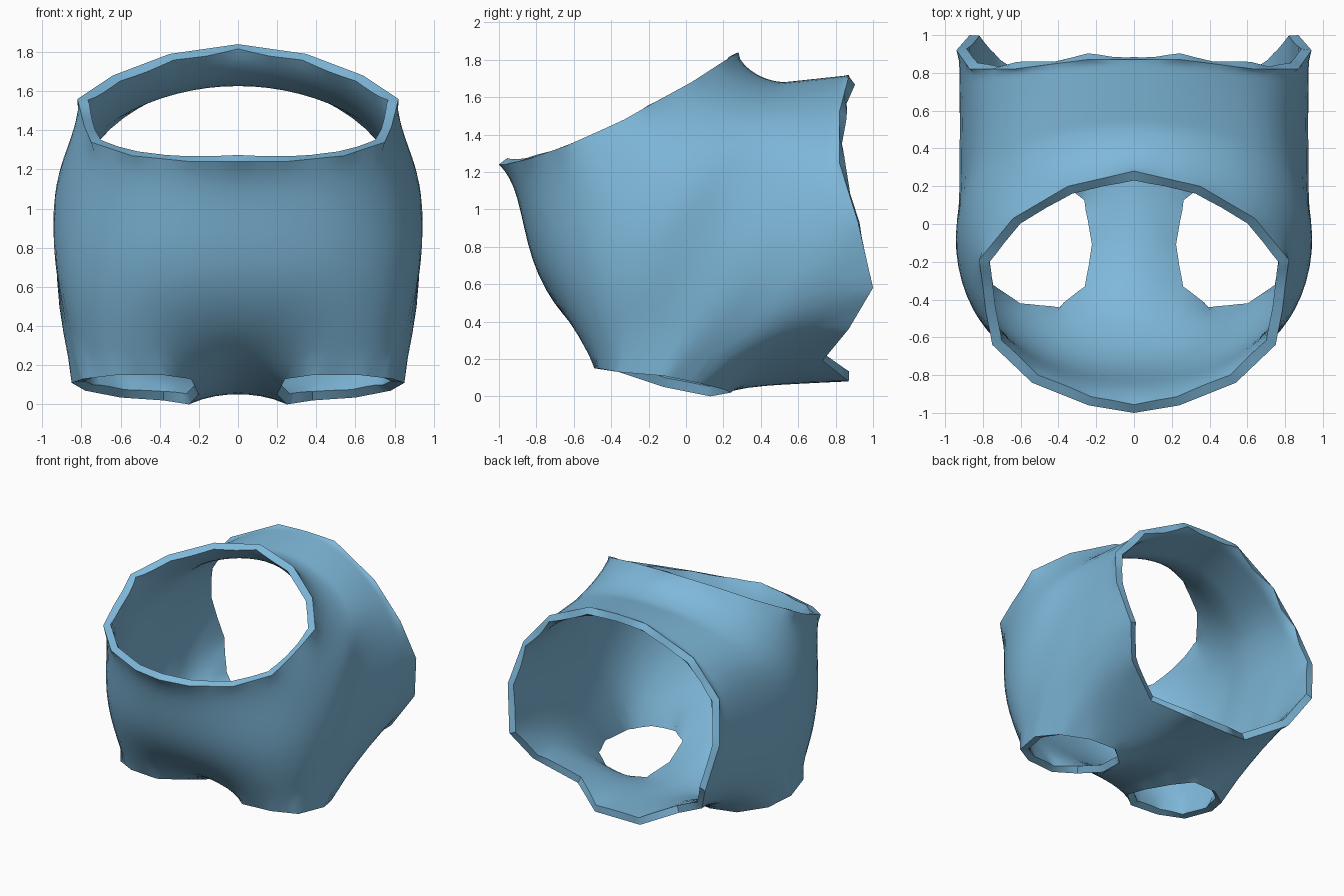
import bpy, bmesh, math

if "Cube" in bpy.data.objects:
    bpy.data.objects.remove(bpy.data.objects["Cube"])

# Half outlines run from the back seam (u=0) round the side to the chest seam (u=9)
neck = [(0, .28, 1.84), (.35, .2, 1.79), (.64, .03, 1.68), (.82, -.19, 1.56), (.80, -.33, 1.48),
        (.785, -.46, 1.42), (.75, -.64, 1.34), (.54, -.84, 1.27), (.24, -.96, 1.24), (0, -1, 1.24)]
collar = [(0, .39, 1.73), (.36, .33, 1.68), (.68, .18, 1.56), (.84, -.05, 1.42), (.88, -.26, 1.27),
          (.86, -.42, 1.16), (.76, -.6, 1.11), (.53, -.8, 1.09), (.25, -.89, 1.09), (0, -.9, 1.1)]
shoulder = [(0, .51, 1.69), (.33, .47, 1.65), (.67, .38, 1.52), (.89, .15, 1.3), (.97, -.07, 1.06),
            (.92, -.38, .77), (.77, -.61, .72), (.53, -.76, .70), (.25, -.83, .70), (0, -.84, .72)]
rear = [(0, .87, 1.72), (.25, .87, 1.71), (.64, .82, 1.52), (.87, .82, 1.25), (.94, .92, .93),
        (.87, 1, .58), (.75, .87, .36), (.45, .73, .19), (.2, .87, .08), (0, .87, .08)]

# Lower parts (u=4..9) of the rings between shoulder and rear; the back is blended
lower = [
    (.17, [(.97, -.05, .8), (.89, -.37, .45), (.69, -.57, .4), (.45, -.65, .42), (.22, -.67, .43), (0, -.67, .42)]),
    (.35, [(.96, .03, .62), (.79, -.36, .13), (.62, -.47, .15), (.38, -.49, .15), (.24, -.36, .13), (0, -.44, .25)]),
    (.55, [(.96, .28, .6), (.85, -.12, .11), (.55, -.1, .1), (.38, -.1, .1), (.2, -.12, .05), (0, -.1, .12)]),
    (.72, [(.96, .52, .68), (.78, .07, .07), (.6, .21, .035), (.38, .24, .02), (.25, .13, 0), (0, .22, .06)]),
    (.87, [(.95, .74, .82), (.9, .52, .4), (.67, .44, .23), (.42, .42, .13), (.2, .48, .07), (0, .52, .06)]),
]


def blend(a, b, t):
    return tuple(p + (q - p) * t for p, q in zip(a, b))


rings = [neck, collar, shoulder]
for t, pts in lower:
    rings.append([blend(shoulder[u], rear[u], t) for u in range(4)] + pts)
rings.append(rear)

# Garment half shell, leaving out the cells of the leg opening
bm = bmesh.new()
grid = [[bm.verts.new(p) for p in ring] for ring in rings]
for v in range(len(rings) - 1):
    for u in range(9):
        if v in (4, 5) and u in (5, 6, 7):
            continue
        bm.faces.new((grid[v][u], grid[v + 1][u], grid[v + 1][u + 1], grid[v][u + 1]))
bmesh.ops.delete(bm, geom=[v for v in bm.verts if not v.link_faces], context='VERTS')
bm.normal_update()
bm.faces.ensure_lookup_table()
if bm.faces[18].normal.z < 0:
    bmesh.ops.reverse_faces(bm, faces=bm.faces[:])

# Keep the hems angular
crease = bm.verts.layers.float.new('crease_vert')
for e in bm.edges:
    if e.is_boundary and any(v.co.x > .001 for v in e.verts):
        for v in e.verts:
            v[crease] = 1.0

mesh = bpy.data.meshes.new('garment_shell')
bm.to_mesh(mesh)
bm.free()
shell = bpy.data.objects.new('garment_shell', mesh)
bpy.context.collection.objects.link(shell)
bpy.context.view_layer.objects.active = shell
shell.select_set(True)

mat = bpy.data.materials.new('light_blue')
mat.diffuse_color = (.21, .48, .70, 1)
mat.use_nodes = True
mat.node_tree.nodes["Principled BSDF"].inputs["Base Color"].default_value = mat.diffuse_color
mesh.materials.append(mat)

# Mirror, smooth and thicken the cloth
mirror = shell.modifiers.new('mirror', 'MIRROR')
mirror.use_clip = True
sub = shell.modifiers.new('smooth', 'SUBSURF')
sub.levels = sub.render_levels = 2
thick = shell.modifiers.new('thickness', 'SOLIDIFY')
thick.thickness = .055
thick.offset = -1
for name in [m.name for m in shell.modifiers]:
    bpy.ops.object.modifier_apply(modifier=name)
bpy.ops.object.shade_smooth_by_angle(angle=math.radians(40))
